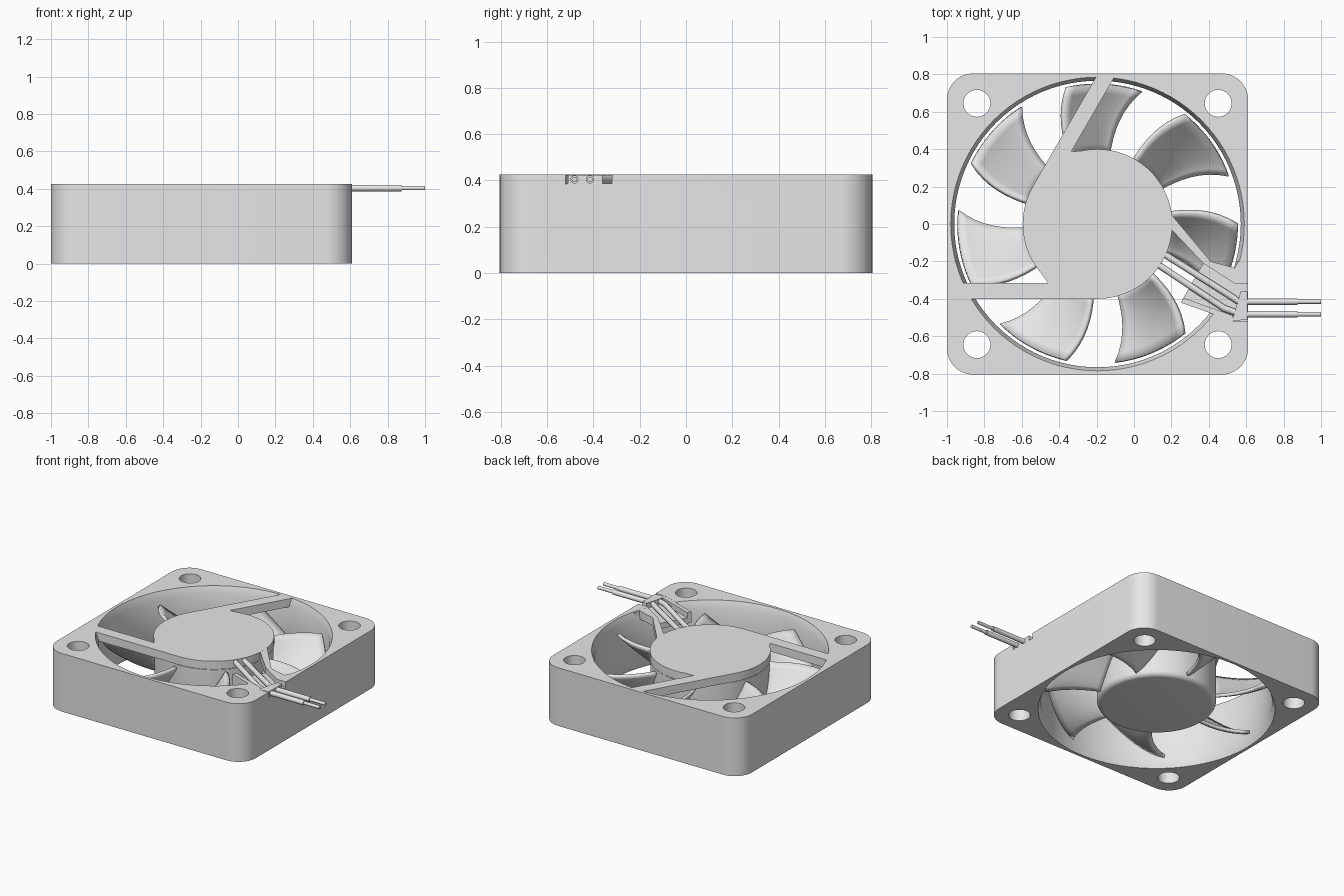
import bpy, bmesh, math
from mathutils import Vector, Matrix

if "Cube" in bpy.data.objects:
    bpy.data.objects.remove(bpy.data.objects["Cube"], do_unlink=True)

CX = -0.195          # fan axis in x
TOP = 0.425          # frame height
HALF = 0.805         # half frame width
BORE = 0.785
HUB = 0.4

grey = bpy.data.materials.new("plain grey")
grey.use_nodes = True
grey.diffuse_color = (0.8, 0.8, 0.8, 1)
grey.node_tree.nodes["Principled BSDF"].inputs["Base Color"].default_value = (0.8, 0.8, 0.8, 1)


def finish(name, bm):
    bmesh.ops.recalc_face_normals(bm, faces=bm.faces)
    mesh = bpy.data.meshes.new(name)
    bm.to_mesh(mesh)
    bm.free()
    obj = bpy.data.objects.new(name, mesh)
    bpy.context.collection.objects.link(obj)
    mesh.materials.append(grey)
    return obj


def smooth(obj, angle=35):
    bpy.ops.object.select_all(action='DESELECT')
    obj.select_set(True)
    bpy.context.view_layer.objects.active = obj
    bpy.ops.object.shade_smooth_by_angle(angle=math.radians(angle))


def arc(cx, cy, r, a0, a1, n):
    return [(cx + r * math.cos(math.radians(a0 + (a1 - a0) * i / n)),
             cy + r * math.sin(math.radians(a0 + (a1 - a0) * i / n))) for i in range(n + 1)]


def prism(name, outline, z0, z1, holes=()):
    """Extrude an outline, with optional holes, between two heights."""
    bm = bmesh.new()
    edges = []
    for loop in [outline, *holes]:
        vs = [bm.verts.new((x, y, z0)) for x, y in loop]
        edges += [bm.edges.new((vs[i - 1], vs[i])) for i in range(len(vs))]
    bmesh.ops.triangle_fill(bm, edges=edges, use_beauty=True, use_dissolve=False)
    up = bmesh.ops.extrude_face_region(bm, geom=bm.faces[:])["geom"]
    bmesh.ops.translate(bm, verts=[v for v in up if isinstance(v, bmesh.types.BMVert)],
                        vec=(0, 0, z1 - z0))
    return finish(name, bm)


def lathe(name, profile, closed=False, steps=96):
    """Turn an (r, z) profile about the fan axis."""
    bm = bmesh.new()
    vs = [bm.verts.new((CX + r, 0, z)) for r, z in profile]
    pairs = list(zip(vs, vs[1:])) + ([(vs[-1], vs[0])] if closed else [])
    edges = [bm.edges.new(p) for p in pairs]
    bmesh.ops.spin(bm, geom=vs + edges, cent=(CX, 0, 0), axis=(0, 0, 1),
                   angle=math.tau, steps=steps)
    bmesh.ops.remove_doubles(bm, verts=bm.verts, dist=1e-4)
    obj = finish(name, bm)
    smooth(obj)
    return obj


def cut(obj, cutter):
    mod = obj.modifiers.new("cut", 'BOOLEAN')
    mod.operation = 'DIFFERENCE'
    mod.solver = 'EXACT'
    mod.object = cutter
    bpy.context.view_layer.objects.active = obj
    bpy.ops.object.modifier_apply(modifier=mod.name)


# Square frame with rounded corners, bore and screw holes
R = 0.14
outline = []
for k, (sx, sy) in enumerate([(1, 1), (-1, 1), (-1, -1), (1, -1)]):
    outline += arc(CX + sx * (HALF - R), sy * (HALF - R), R, 90 * k, 90 * k + 90, 12)
holes = [arc(CX, 0, BORE, 0, 360, 96)[:-1]]
for sx in (-1, 1):
    for sy in (-1, 1):
        holes.append(arc(CX + sx * 0.645, sy * 0.645, 0.072, 0, 360, 32)[:-1])
frame = prism("frame", outline, 0, TOP, holes)

# Bore liner with a flared lip at both ends
liner = lathe("bore_liner", [(BORE + 0.005, 0.001), (BORE, 0.001), (0.766, 0.05), (0.766, 0.375),
                             (BORE, TOP - 0.001), (BORE + 0.005, TOP - 0.001)], closed=True)

# Cable notch through the frame wall
notch_shape = [(0.37, -0.21), (0.54, -0.32), (0.7, -0.32), (0.7, -0.52), (0.53, -0.52), (0.25, -0.42)]
notch = prism("notch_cutter", notch_shape, 0.385, 0.5)
cut(frame, notch)
cut(liner, notch)
bpy.data.objects.remove(notch, do_unlink=True)
smooth(frame)
smooth(liner)

# Fixed motor plate and its two tangent struts
lathe("motor_plate", [(0, 0.365), (HUB, 0.365), (HUB, TOP), (0, TOP)])
for name, turn in (("rear_strut", -120), ("front_strut", 0)):
    rot = Matrix.Rotation(math.radians(turn), 2)
    pts = [(0, -HUB), (0, -0.315), (-0.25, -0.315), (-0.29, -0.27), (-0.27, -0.315),
           (-0.735, -0.315), (-0.705, -HUB)]
    pts = [(0, -HUB), (0, -0.2), (-0.31, -0.25), (-0.265, -0.315), (-0.74, -0.315), (-0.7, -HUB)]
    pts = [rot @ Vector(p) for p in pts]
    prism(name, [(CX + p.x, p.y) for p in pts], 0.365, TOP)

# Cable strut, channel floor and clamp
prism("cable_strut", [(0.13, 0.0), (0.2, 0.05), (0.41, -0.2), (0.54, -0.235), (0.555, -0.2),
                      (0.6, -0.2), (0.6, -0.32), (0.54, -0.32), (0.37, -0.21), (0.2, -0.03)],
      0.365, TOP - 0.0005)
prism("channel_floor", [(0.37, -0.21), (0.54, -0.32), (0.605, -0.32), (0.605, -0.515),
                        (0.53, -0.52), (0.25, -0.42)], 0.345, 0.386)
prism("channel_wall", [(0.25, -0.42), (0.265, -0.395), (0.53, -0.49), (0.53, -0.52)], 0.345, TOP - 0.0005)
prism("cable_clamp", [(0.57, -0.36), (0.607, -0.36), (0.607, -0.51), (0.525, -0.52)], 0.38, TOP - 0.0005)

# Rotor cup with a rounded lower edge
cup = [(0, 0.03)] + [(x, z) for x, z in arc(HUB - 0.04, 0.07, 0.035, -90, 0, 6)]
lathe("rotor_cup", cup + [(HUB - 0.005, 0.36), (0, 0.36)])

# Seven swept, pitched blades
NR, NC = 8, 10
for i in range(7):
    bm = bmesh.new()
    grid = []
    for a in range(NR + 1):
        r = 0.38 + 0.367 * a / NR
        lead = 163 - 9 * ((r - 0.38) / 0.367) ** 2 + 360 / 7 * i
        row = []
        for c in range(NC + 1):
            v = c / NC
            t = math.radians(lead - 31 * (1 - v))
            row.append(bm.verts.new((CX + r * math.cos(t), r * math.sin(t),
                                     0.07 + 0.27 * v ** 1.35)))
        grid.append(row)
    for a in range(NR):
        for c in range(NC):
            bm.faces.new((grid[a][c], grid[a + 1][c], grid[a + 1][c + 1], grid[a][c + 1]))
    blade = finish(f"blade_{i + 1}", bm)
    mod = blade.modifiers.new("thickness", 'SOLIDIFY')
    mod.thickness = 0.022
    mod.offset = 0
    smooth(blade, 40)


# Two cables with bare ends
def wire(name, pts, radius):
    curve = bpy.data.curves.new(name, 'CURVE')
    curve.dimensions = '3D'
    curve.bevel_depth = radius
    curve.bevel_resolution = 3
    curve.use_fill_caps = True
    line = curve.splines.new('POLY')
    line.points.add(len(pts) - 1)
    for p, (x, y) in zip(line.points, pts):
        p.co = (x, y, 0.404, 1)
    curve.materials.append(grey)
    bpy.context.collection.objects.link(bpy.data.objects.new(name, curve))


for name, start, bend, y in (("rear_cable", (0.12, -0.135), (0.5, -0.375), -0.415),
                             ("front_cable", (0.08, -0.185), (0.48, -0.45), -0.482)):
    wire(name, [start, bend, (0.55, y + 0.006), (0.58, y), (0.875, y)], 0.018)
    wire(name + "_core", [(0.87, y), (1.0, y)], 0.012)
